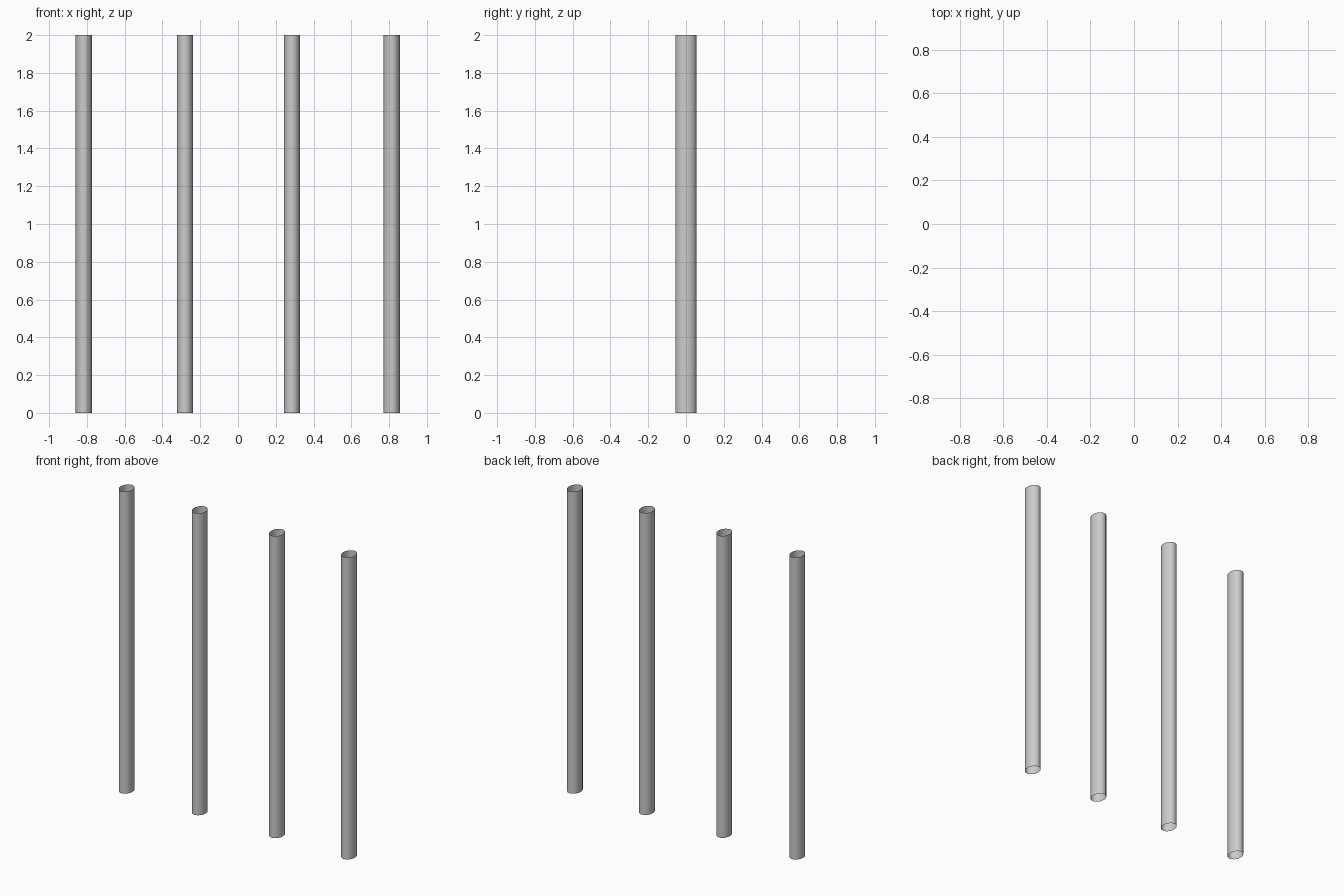
import bpy

if "Cube" in bpy.data.objects:
    bpy.data.objects.remove(bpy.data.objects["Cube"])

# Four open, thin-walled upright tubes with a slightly oval section
RX, RY, HEIGHT = 0.043, 0.055, 2.0


def tube(name, x):
    bpy.ops.mesh.primitive_cylinder_add(vertices=32, radius=1, depth=HEIGHT,
                                        end_fill_type='NOTHING',
                                        location=(x, 0, HEIGHT / 2))
    ob = bpy.context.object
    ob.name = name
    ob.scale = (RX, RY, 1)
    bpy.ops.object.transform_apply(location=False, rotation=False, scale=True)
    bpy.ops.object.shade_smooth_by_angle()


for i, x in enumerate((-0.816, -0.28, 0.286, 0.814)):
    tube(f"upright_tube_{i + 1}", x)
